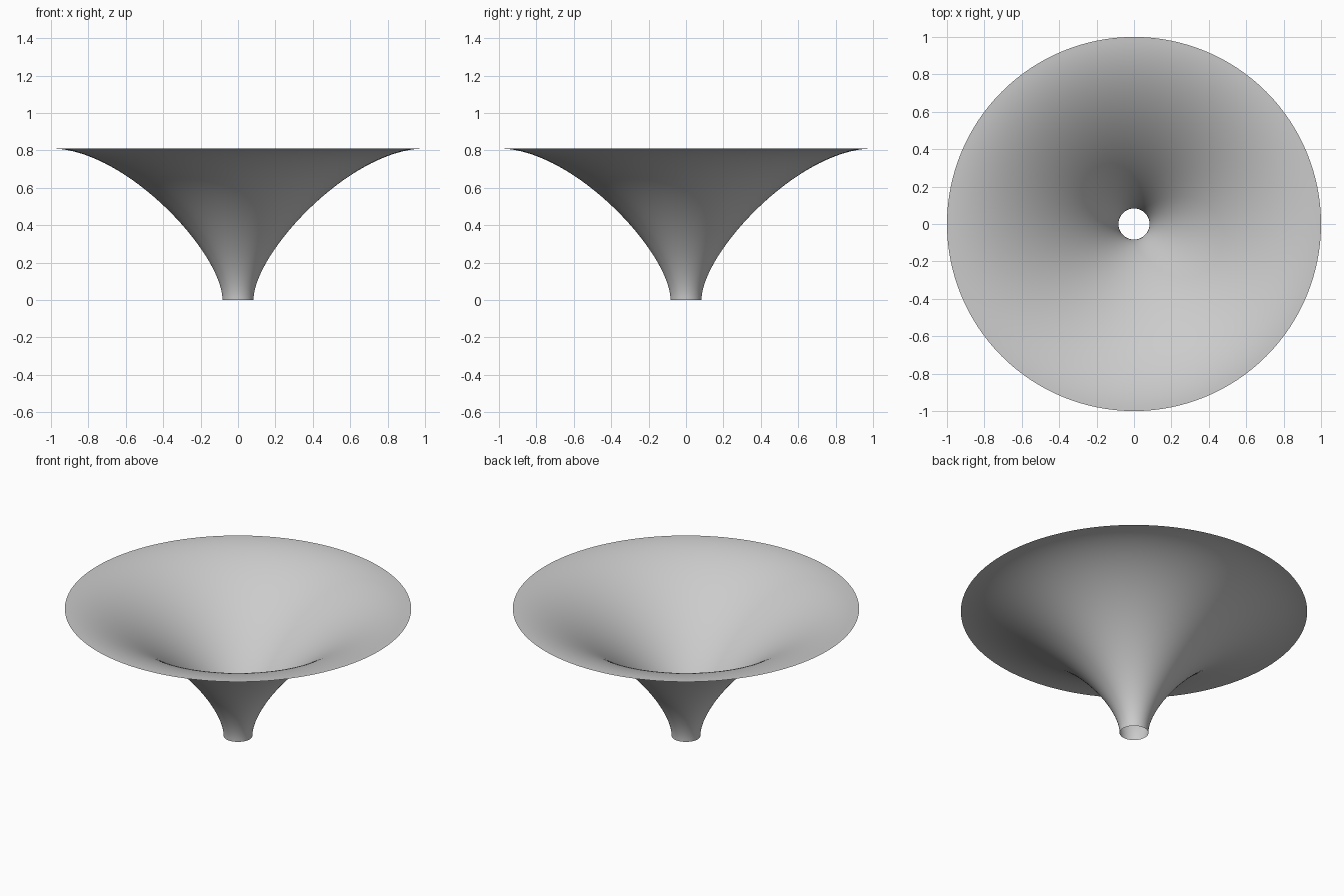
import bpy
import bmesh
import math
from mathutils import Vector
from mathutils.geometry import interpolate_bezier

cube = bpy.data.objects.get("Cube")
if cube:
    bpy.data.objects.remove(cube, do_unlink=True)

# Plain grey material
grey = bpy.data.materials.new("grey")
grey.use_nodes = True
colour = (0.6, 0.6, 0.6, 1)
grey.diffuse_color = colour
grey.node_tree.nodes["Principled BSDF"].inputs["Base Color"].default_value = colour

# S-shaped profile from the narrow neck to the flat rim
NECK, RIM, HEIGHT = 0.083, 1.0, 0.81
profile = interpolate_bezier(
    Vector((NECK, 0, 0)), Vector((NECK, 0, 0.25)),
    Vector((0.6, 0, HEIGHT)), Vector((RIM, 0, HEIGHT)), 49)

# Open funnel sheet, spun around the vertical axis
bm = bmesh.new()
verts = [bm.verts.new(p) for p in profile]
edges = [bm.edges.new(pair) for pair in zip(verts, verts[1:])]
bmesh.ops.spin(bm, geom=verts + edges, cent=(0, 0, 0), axis=(0, 0, 1),
               angle=math.tau, steps=128, use_merge=True)
bmesh.ops.remove_doubles(bm, verts=bm.verts[:], dist=0.0001)
bmesh.ops.recalc_face_normals(bm, faces=bm.faces[:])

# The inside of the bowl is the facing side
bm.faces.ensure_lookup_table()
if sum(f.normal.z * f.calc_area() for f in bm.faces) < 0:
    bmesh.ops.reverse_faces(bm, faces=bm.faces[:])
for face in bm.faces:
    face.smooth = True

mesh = bpy.data.meshes.new("funnel")
bm.to_mesh(mesh)
bm.free()
mesh.materials.append(grey)
funnel = bpy.data.objects.new("funnel", mesh)
bpy.context.collection.objects.link(funnel)
